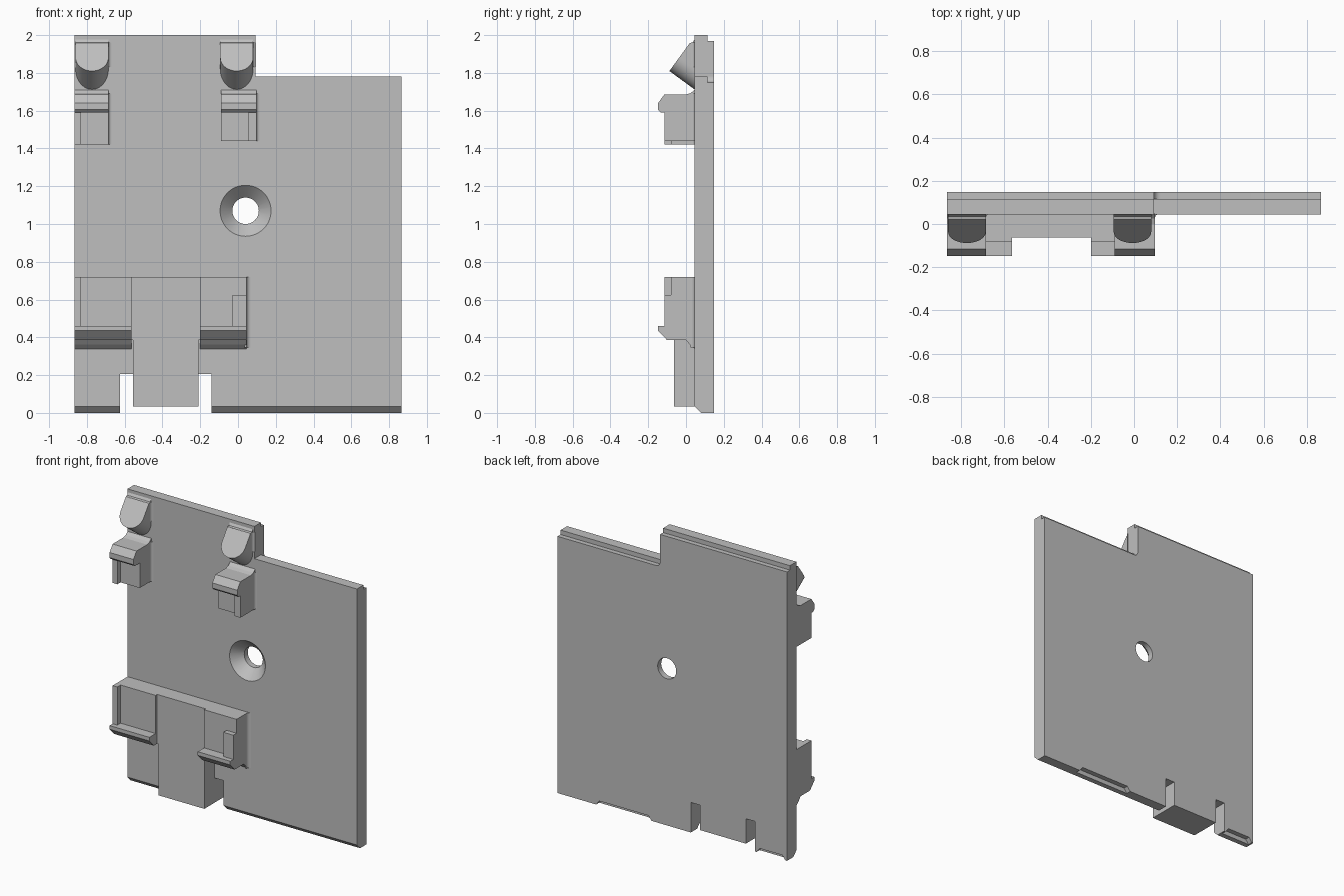
import bpy, bmesh, math
from mathutils import Vector

cube = bpy.data.objects.get("Cube")
if cube:
    bpy.data.objects.remove(cube, do_unlink=True)

GREY = (0.52, 0.52, 0.52, 1)
grey = bpy.data.materials.new("plain_grey")
grey.use_nodes = True
grey.diffuse_color = GREY
grey.node_tree.nodes["Principled BSDF"].inputs["Base Color"].default_value = GREY

FRONT, BACK, STEP, SUNK = 0.045, 0.148, 0.115, 0.05
LEFT, RIGHT = -0.865, 0.865


def loft(name, start, end):
    """Solid between two matching rings of points."""
    bm = bmesh.new()
    a = [bm.verts.new(p) for p in start]
    b = [bm.verts.new(p) for p in end]
    bm.faces.new(a)
    bm.faces.new(b[::-1])
    n = len(a)
    for i in range(n):
        j = (i + 1) % n
        bm.faces.new((a[i], b[i], b[j], a[j]))
    bmesh.ops.recalc_face_normals(bm, faces=bm.faces)
    mesh = bpy.data.meshes.new(name)
    bm.to_mesh(mesh)
    bm.free()
    mesh.materials.append(grey)
    ob = bpy.data.objects.new(name, mesh)
    bpy.context.collection.objects.link(ob)
    return ob


def prism(name, axis, pts, lo, hi):
    """Extrude an outline along x (y,z), y (x,z) or z (x,y)."""
    def place(p, d):
        q = list(p)
        q.insert("xyz".index(axis), d)
        return q
    return loft(name, [place(p, lo) for p in pts], [place(p, hi) for p in pts])


def box(name, x0, x1, y0, y1, z0, z1):
    return prism(name, "z", [(x0, y0), (x1, y0), (x1, y1), (x0, y1)], z0, z1)


def arc(cx, cy, r, a0, a1, n):
    angles = [math.radians(a0 + (a1 - a0) * i / n) for i in range(n + 1)]
    return [(cx + r * math.cos(t), cy + r * math.sin(t)) for t in angles]


def activate(ob):
    bpy.ops.object.select_all(action="DESELECT")
    ob.select_set(True)
    bpy.context.view_layer.objects.active = ob


def smooth(ob):
    activate(ob)
    bpy.ops.object.shade_smooth_by_angle(angle=math.radians(30))


def cut(target, cutter):
    cutter.hide_render = True
    mod = target.modifiers.new("cut", "BOOLEAN")
    mod.operation, mod.solver, mod.object = "DIFFERENCE", "EXACT", cutter
    activate(target)
    bpy.ops.object.modifier_apply(modifier=mod.name)
    bpy.data.objects.remove(cutter, do_unlink=True)


# Back plate with a stepped top and two slots beside the tongue
plate = prism("back_plate", "y", [
    (LEFT, 0), (-0.625, 0), (-0.625, 0.205), (-0.555, 0.205), (-0.555, 0.035),
    (-0.21, 0.035), (-0.21, 0.205), (-0.14, 0.205), (-0.14, 0), (RIGHT, 0),
    (RIGHT, 1.78), (0.092, 1.78), (0.092, 2), (LEFT, 2)], FRONT, BACK)

# Rear ledges along the top edges
cut(plate, box("ledge_cutter", -1, 0.2, STEP, 0.2, 1.97, 2.1))
cut(plate, prism("low_ledge_cutter", "y",
                 arc(0.123, 1.781, 0.031, 180, 270, 6)
                 + [(1, 1.75), (1, 1.85), (0.092, 1.85)], STEP, 0.2))

# Front bevel and rear recesses along the bottom edge
bevel = [(FRONT - 0.04, -0.005), (FRONT + 0.04, -0.005), (FRONT - 0.005, 0.04),
         (FRONT - 0.04, 0.04)]
for x0, x1 in ((-1, -0.59), (-0.17, 1)):
    cut(plate, prism("bevel_cutter", "x", bevel, x0, x1))
for x0, x1 in ((-0.85, -0.64), (0.16, 0.57)):
    cut(plate, prism("recess_cutter", "y",
                     [(x0 - 0.02, -0.02), (x1 + 0.02, -0.02), (x1 - 0.02, 0.03),
                      (x0 + 0.02, 0.03)], STEP, 0.2))

# Countersunk screw hole
HX, HZ = 0.04, 1.07


def ring(r, y):
    return [(x, y, z) for x, z in arc(HX, HZ, r, 0, 360, 48)[:-1]]


cut(plate, loft("hole_cutter", ring(0.07, 0), ring(0.07, 0.2)))
cut(plate, loft("sink_cutter", ring(0.145, FRONT - 0.01), ring(0.065, 0.115)))
smooth(plate)


def side_fillet(name, x, z0, z1, r=0.022):
    curve = arc(x + r, FRONT - r, r, 180, 90, 5)
    smooth(prism(name, "z", curve + [(x + r, SUNK), (x - 0.01, SUNK),
                                     (x - 0.01, FRONT - r)], z0, z1))


# Release tongue and centre of the lower bracket
FACE, WALL, LIP = -0.08, -0.115, -0.148
box("release_tongue", -0.555, -0.21, -0.063, SUNK, 0.035, 0.39)
box("lower_bracket_centre", -0.565, -0.2, -0.063, SUNK, 0.385, 0.72)

# Lower bracket hooks on each side of the centre
hook = [(SUNK, 0.72), (FACE, 0.72), (FACE, 0.46), (LIP, 0.46), (LIP, 0.435),
        (-0.1, 0.385), (0, 0.385), (0.02, 0.362), (SUNK, 0.335)]
prism("lower_hook_right", "x", hook, LEFT, -0.565)
prism("lower_hook_left", "x", hook, -0.2, 0.045)
box("lower_end_wall_right", LEFT, -0.83, WALL, FACE, 0.455, 0.72)
box("lower_end_wall_left", -0.03, 0.045, WALL, FACE, 0.455, 0.625)
side_fillet("lower_bracket_fillet", 0.045, 0.345, 0.72)


# Upper clips, each with an overhanging lip and an outer wall
def upper_clip(side, x0, x1, wall0, wall1, bottom):
    prism("upper_clip_" + side, "x", [
        (SUNK, 1.715), (0.025, 1.693), (0, 1.685), (WALL, 1.685), (LIP, 1.64),
        (LIP, 1.605), (-0.133, 1.59), (FACE, 1.59), (FACE, bottom),
        (SUNK, bottom)], x0, x1)
    box("upper_clip_wall_" + side, wall0, wall1, WALL, FACE, bottom, 1.595)
    side_fillet("upper_clip_fillet_" + side, x1, bottom, 1.69, 0.015)


upper_clip("right", LEFT, -0.685, LEFT, -0.83, 1.42)
upper_clip("left", -0.09, 0.098, 0.055, 0.098, 1.44)


# Slanted pegs with a rounded lower side
def peg(side, cx, r=0.087):
    up, axis = Vector((0, 0.59, 0.807)), Vector((0, 0.807, -0.59))
    tip = Vector((cx, -0.088, 1.81))
    outline = arc(0, r, r, 180, 360, 20) + [(r, 0.184), (-r, 0.184)]
    face = [tip + up * v + Vector((u, 0, 0)) for u, v in outline]
    base = [p + axis * ((0.06 - p.y) / axis.y) for p in face]
    smooth(loft("peg_" + side, face, base))
    prism("peg_top_fillet_" + side, "x", [
        (0.02, 1.958), (0.035, 1.962), (SUNK, 1.985), (SUNK, 1.93)],
        cx - r, cx + r)
    side_fillet("peg_side_fillet_" + side, cx + r, 1.83, 1.96, 0.016)


peg("right", -0.773)
peg("left", -0.007)
